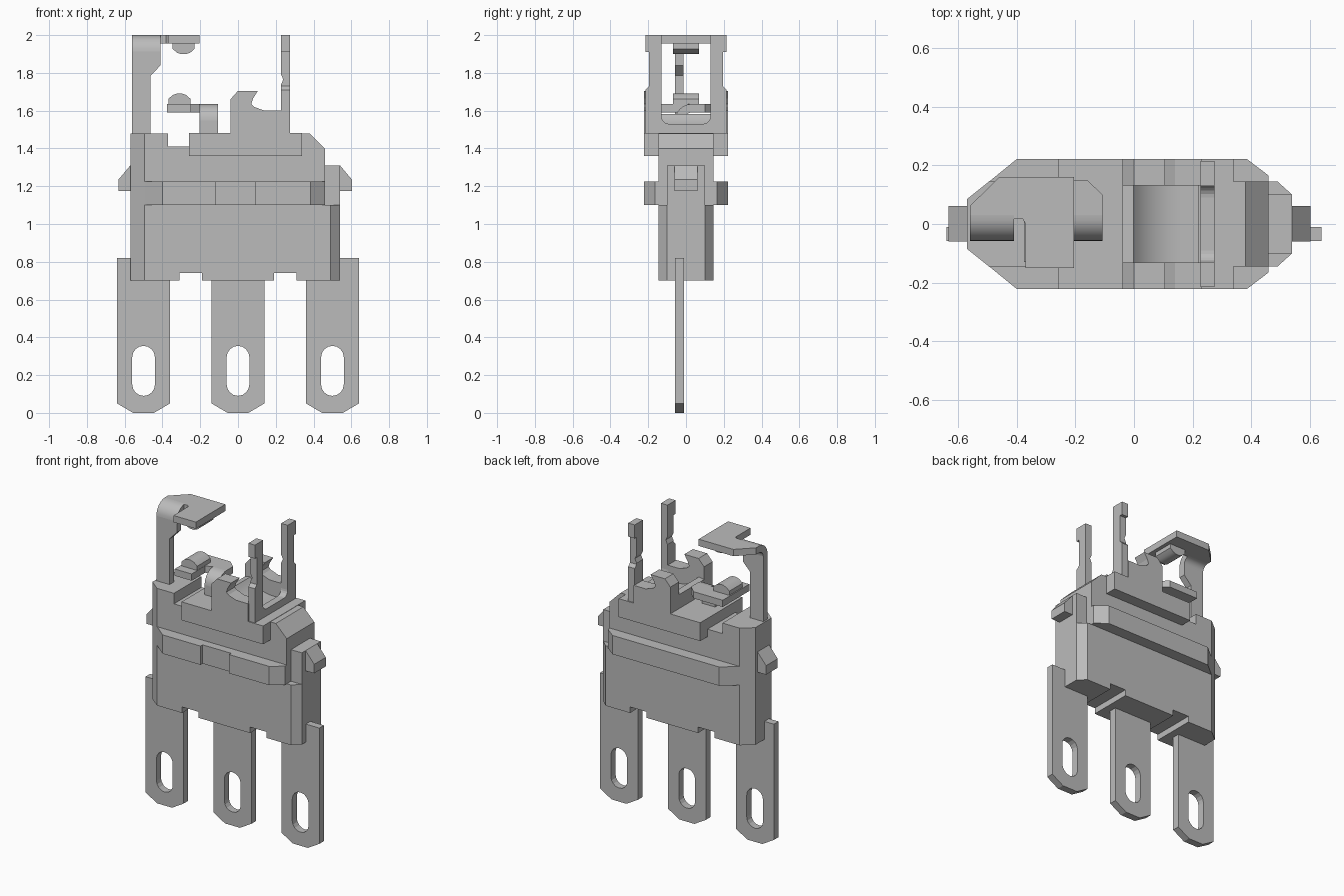
import bpy, bmesh
from math import sin, cos, pi
from mathutils import Vector

old = bpy.data.objects.get("Cube")
if old:
    bpy.data.objects.remove(old)

grey = bpy.data.materials.new("plain grey")
grey.use_nodes = True
grey.diffuse_color = (0.5, 0.5, 0.5, 1)
grey.node_tree.nodes["Principled BSDF"].inputs["Base Color"].default_value = (0.5, 0.5, 0.5, 1)


def prism(name, pts, lo, hi, axis="y"):
    """Extrude a 2D outline: axis y uses (x, z), z uses (x, y), x uses (y, z)."""
    def place(p, d):
        a, b = p
        return {"x": (d, a, b), "y": (a, d, b), "z": (a, b, d)}[axis]
    bm = bmesh.new()
    face = bm.faces.new([bm.verts.new(place(p, lo)) for p in pts])
    ext = bmesh.ops.extrude_face_region(bm, geom=[face])
    move = Vector(place((0, 0), hi - lo))
    bmesh.ops.translate(bm, vec=move, verts=[v for v in ext["geom"] if isinstance(v, bmesh.types.BMVert)])
    bmesh.ops.recalc_face_normals(bm, faces=bm.faces)
    mesh = bpy.data.meshes.new(name)
    bm.to_mesh(mesh)
    bm.free()
    mesh.materials.append(grey)
    ob = bpy.data.objects.new(name, mesh)
    bpy.context.collection.objects.link(ob)
    return ob


def box(name, x0, x1, y0, y1, z0, z1):
    return prism(name, [(x0, z0), (x1, z0), (x1, z1), (x0, z1)], y0, y1)


def boolean(ob, cutter, operation="DIFFERENCE"):
    mod = ob.modifiers.new("shape", "BOOLEAN")
    mod.operation, mod.object, mod.solver = operation, cutter, "EXACT"
    cutter.hide_render = True
    cutter.hide_viewport = True


def arc(cx, cy, r, a0, a1, n=8):
    return [(cx + r * cos(a0 + (a1 - a0) * i / n), cy + r * sin(a0 + (a1 - a0) * i / n)) for i in range(n + 1)]


def smooth(ob):
    bpy.ops.object.select_all(action="DESELECT")
    ob.select_set(True)
    bpy.context.view_layer.objects.active = ob
    bpy.ops.object.shade_smooth_by_angle(angle=0.6)


def both_ways(pts):
    """Complete an outline that is symmetric across its second coordinate."""
    return pts + [(a, -b) for a, b in reversed(pts)]


# Housing: side profile limited by a chamfered plan
housing = prism("housing", [
    (-.57, .7), (-.31, .7), (-.31, .74), (-.19, .74), (-.19, .7), (.19, .7), (.19, .74),
    (.31, .74), (.31, .7), (.54, .7), (.54, 1.1), (.46, 1.1), (.46, 1.4), (.38, 1.48),
    (-.26, 1.48), (-.26, 1.41), (-.37, 1.41), (-.37, 1.48), (-.57, 1.48)], -.3, .3)
plan = prism("housing_plan_helper", both_ways([(-.57, .085), (-.495, .145), (.49, .145), (.54, .1)]), .5, 1.6, "z")
boolean(housing, plan, "INTERSECT")
box("end_shoulder", .455, .54, -.1, .1, 1.09, 1.31)

# Skirt around the middle with a shallow front recess
skirt = prism("skirt", both_ways([(-.57, .083), (-.4, .222), (.385, .222), (.46, .165)]), 1.1, 1.225, "z")
recess = box("skirt_recess_helper", -.12, .09, -.3, -.2, 1, 1.3)
boolean(skirt, recess)

# Side catches
for name, s, base in (("right_catch", -1, .57), ("left_catch", 1, .54)):
    prism(name, [(s * (base - .01), 1.175), (s * (base + .063), 1.175),
                 (s * (base + .063), 1.235), (s * base, 1.31), (s * (base - .01), 1.31)], -.06, .062)

# Terminal blades with long holes
for name, x, top in (("right_terminal", -.5, .82), ("middle_terminal", 0, .8), ("left_terminal", .5, .82)):
    blade = prism(name, [(x - .14, .05), (x - .055, 0), (x + .055, 0), (x + .14, .05),
                         (x + .14, top), (x - .14, top)], -.058, -.01)
    hole = prism(name + "_hole_helper", arc(x, .15, .06, pi, 2 * pi) + arc(x, .295, .06, 0, pi), -.2, .2)
    boolean(blade, hole)

# Carrier plate on top, with a hooked cheek on each side
box("carrier", -.26, .34, -.222, .222, 1.36, 1.482)
for name, lo, hi in (("front_hook", -.222, -.132), ("back_hook", .132, .222)):
    prism(name, [(-.04, 1.47), (-.04, 1.66), (0, 1.705), (.105, 1.705), (.08, 1.665),
                 (.07, 1.635), (.085, 1.62), (.14, 1.6), (.23, 1.6), (.23, 1.47)], lo, hi)
smooth(prism("cradle", [(-.04, 1.47), (.22, 1.47), (.22, 1.5)] + arc(.16, 1.7, .2, 1.5 * pi, 1.2 * pi, 8)
             + [(-.04, 1.575)], -.135, .135))

# Upright fork: one U-shaped plate with notched stems
side = [(.215, 1.48), (.215, 1.71), (.195, 1.73), (.195, 1.91), (.215, 1.91), (.215, 2), (.13, 2), (.13, 1.57)]
inner = arc(.09, 1.57, .04, 0, -pi / 2, 5)[1:]
half = side + inner
fork = prism("fork", half + [(-y, z) for y, z in reversed(half)], .227, .275, "x")
notch = prism("fork_notch_helper", [(.22, 1.8), (.22, 1.73), (.228, 1.74), (.24, 1.765), (.228, 1.79)], -.3, .3)
boolean(fork, notch)


def bend(name, x0, x1, top):
    """Quarter bend joining a vertical strip to a horizontal plate."""
    smooth(prism(name, arc(.03, top - .088, .088, pi, pi / 2) + arc(.03, top - .088, .043, pi / 2, pi), x0, x1, "x"))


# Tall contact arm, bent over at the top
prism("upper_arm", [(-.56, 1.4), (-.463, 1.4), (-.463, 1.785), (-.41, 1.84), (-.41, 1.912), (-.56, 1.912)], -.058, -.013)
bend("upper_bend", -.56, -.41, 2)
prism("upper_plate", [(-.56, .03), (-.56, .062), (-.46, .16), (-.205, .16), (-.205, -.15), (-.37, -.15),
                      (-.37, 0), (-.38, .017), (-.41, .017), (-.41, .03)], 1.955, 2, "z")

# Short contact arm facing it
box("lower_arm", -.205, -.107, -.058, -.013, 1.47, 1.547)
bend("lower_bend", -.205, -.107, 1.635)
prism("lower_plate", [(-.375, -.13), (-.25, -.13), (-.25, .01), (-.205, .03), (-.107, .03),
                      (-.107, .1), (-.16, .15), (-.375, .15)], 1.59, 1.635, "z")

# Domed contacts
for name, x, z, s in (("upper_contact", -.288, 1.957, -1), ("lower_contact", -.31, 1.633, 1)):
    dome = [(x + a, z + s * b) for a, b in
            [(-.058, 0), (.058, 0), (.058, .03), (.035, .05), (.012, .058), (-.012, .058), (-.035, .05), (-.058, .03)]]
    smooth(prism(name, dome, -.07, .07))
